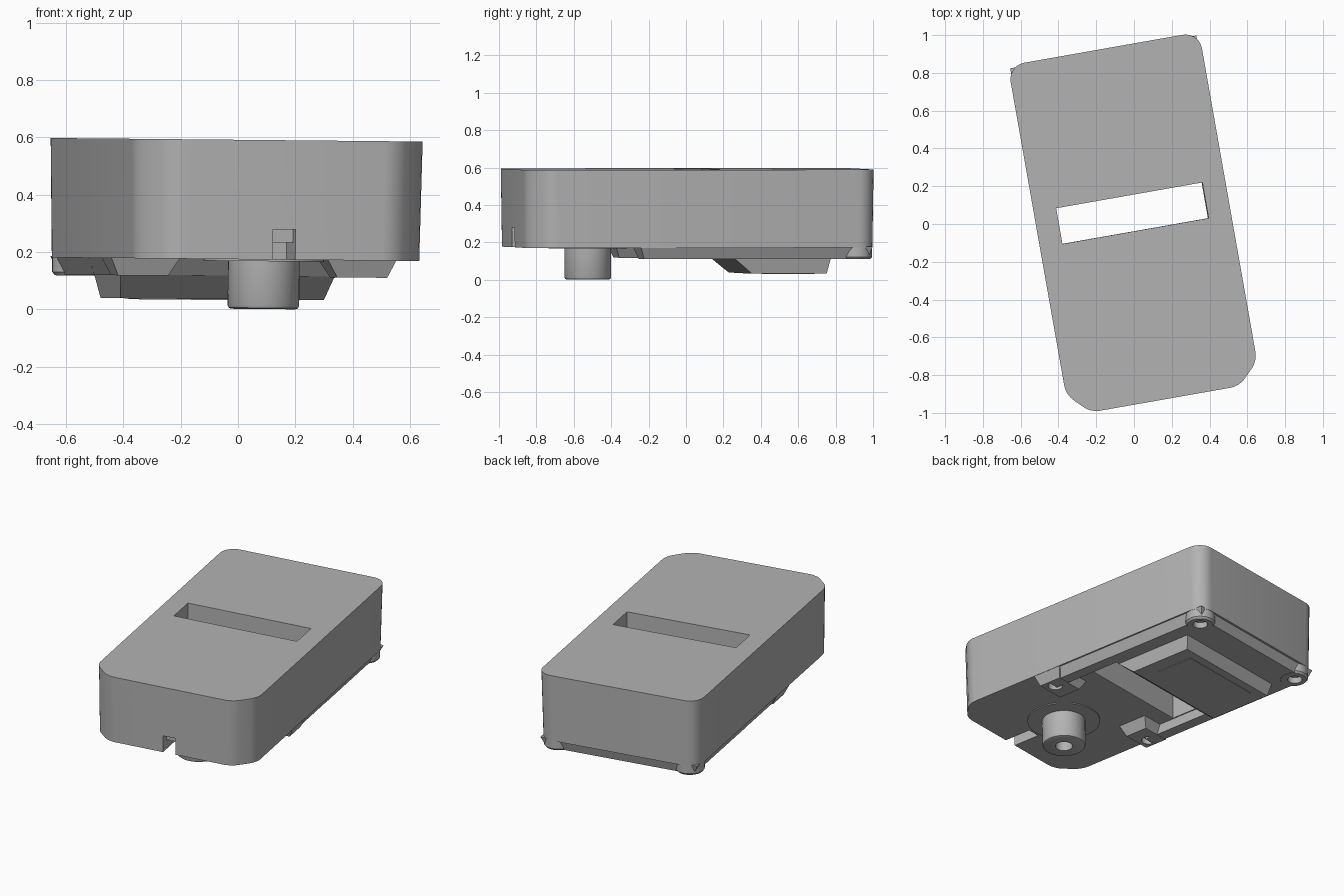
import bpy, bmesh, math
from mathutils import Matrix, Vector

if "Cube" in bpy.data.objects:
    bpy.data.objects.remove(bpy.data.objects["Cube"])

grey = bpy.data.materials.new("plain grey")
grey.use_nodes = True
GREY = (0.45, 0.45, 0.45, 1)
grey.diffuse_color = GREY
grey.node_tree.nodes["Principled BSDF"].inputs["Base Color"].default_value = GREY

parts = []
HALF_W, HALF_L, FLOOR, TOP, BASE = 0.514, 0.942, 0.175, 0.592, 0.115


def finish(name, bm, keep=True):
    bmesh.ops.recalc_face_normals(bm, faces=bm.faces)
    mesh = bpy.data.meshes.new(name)
    bm.to_mesh(mesh)
    bm.free()
    ob = bpy.data.objects.new(name, mesh)
    bpy.context.collection.objects.link(ob)
    mesh.materials.append(grey)
    if keep:
        parts.append(ob)
    return ob


def block(name, u0, u1, v0, v1, z0, z1, inset=(0, 0, 0, 0), keep=True):
    """Box from z0 down to z1; the lower face is drawn in by inset per side."""
    a, b, c, d = inset
    bm = bmesh.new()
    rings = []
    for z, (l, r, f, k) in ((z0, (u0, u1, v0, v1)),
                            (z1, (u0 + a, u1 - b, v0 + c, v1 - d))):
        rings.append([bm.verts.new((x, y, z)) for x, y in ((l, f), (r, f), (r, k), (l, k))])
    hi, lo = rings
    bm.faces.new(hi)
    bm.faces.new(lo[::-1])
    for i in range(4):
        j = (i + 1) % 4
        bm.faces.new((hi[i], lo[i], lo[j], hi[j]))
    return finish(name, bm, keep)


def lathe(name, profile, u, v, keep=True, steps=40):
    """Spin a radius/height profile about a vertical axis."""
    bm = bmesh.new()
    verts = [bm.verts.new((r, 0, z)) for r, z in profile]
    edges = [bm.edges.new(p) for p in zip(verts, verts[1:])]
    bmesh.ops.spin(bm, geom=verts + edges, cent=(0, 0, 0), axis=(0, 0, 1),
                   angle=math.tau, steps=steps)
    bmesh.ops.remove_doubles(bm, verts=bm.verts, dist=0.0002)
    bmesh.ops.translate(bm, verts=bm.verts, vec=(u, v, 0))
    return finish(name, bm, keep)


def cut(target, cutter):
    mod = target.modifiers.new("cut", 'BOOLEAN')
    mod.operation, mod.solver, mod.object = 'DIFFERENCE', 'EXACT', cutter
    bpy.context.view_layer.objects.active = target
    bpy.ops.object.modifier_apply(modifier=mod.name)
    bpy.data.objects.remove(cutter)


# Main body: rounded rear corners, softened chamfers at the front
bm = bmesh.new()
C = 0.115
outline = [(-HALF_W + C, -HALF_L), (HALF_W - C, -HALF_L), (HALF_W, -HALF_L + C),
           (HALF_W, HALF_L), (-HALF_W, HALF_L), (-HALF_W, -HALF_L + C)]
face = bm.faces.new([bm.verts.new((x, y, FLOOR)) for x, y in outline])
made = bmesh.ops.extrude_face_region(bm, geom=[face])["geom"]
bmesh.ops.translate(bm, vec=(0, 0, TOP - FLOOR),
                    verts=[g for g in made if isinstance(g, bmesh.types.BMVert)])
for rear, size, segs in ((True, 0.088, 7), (False, 0.045, 4)):
    edges = [e for e in bm.edges
             if abs(e.verts[0].co.z - e.verts[1].co.z) > 0.1
             and (e.verts[0].co.y > 0.8) == rear
             and (rear or e.verts[0].co.y < -0.8)]
    bmesh.ops.bevel(bm, geom=edges, offset=size, segments=segs, profile=0.5, affect='EDGES')
for vert in bm.verts:
    if vert.co.z < 0.3:
        vert.co.x *= 0.986
        vert.co.y *= 0.994
body = finish("body", bm)

# Through slot and stepped cable notch
cut(body, block("slot_cutter", -0.393, 0.393, -0.038, 0.154, 0.8, 0, keep=False))
cut(body, block("notch_cutter", -0.04, 0.04, -1, -0.89, 0.28, 0.1, keep=False))
cut(body, block("channel_cutter", -0.04, 0.04, -0.91, -0.76, 0.235, 0.1, keep=False))

# Rear underside plate and the tapered battery housing
block("rear_base", -0.5, 0.5, 0.154, 0.925, FLOOR + 0.005, BASE, (0.03, 0.03, 0.05, 0.02))
block("lower_housing", -0.38, 0.38, 0.195, 0.72, BASE + 0.003, 0.035, (0.02, 0.02, 0.1, 0.02))
block("housing_plate", -0.27, 0.27, 0.4, 0.65, 0.036, 0.032)

# Side rails, screw bosses and rear corner posts, on both sides
for side, s in (("left", 1), ("right", -1)):
    def span(a, b):
        return sorted((s * a, s * b))
    out = (0, 0.03) if s > 0 else (0.03, 0)
    block(side + "_rail", *span(0.4, 0.5), -0.25, 0.22, FLOOR + 0.005, BASE + 0.001, out + (0, 0))
    both = (0.04, 0.03) if s > 0 else (0.03, 0.04)
    boss = block(side + "_screw_boss", *span(0.26, 0.507), -0.335, -0.14,
                 FLOOR + 0.005, BASE, both + (0.025, 0.025))
    post = lathe(side + "_corner_post",
                 [(0, BASE - 0.002), (0.075, BASE - 0.002), (0.085, BASE + 0.01),
                  (0.085, FLOOR + 0.02), (0, FLOOR + 0.02)], s * 0.42, 0.85)
    for holder, u, v in ((boss, 0.42, -0.245), (post, 0.425, 0.855)):
        cut(holder, lathe("hole_cutter", [(0, 0.05), (0.042, 0.05), (0.042, 0.15), (0, 0.15)],
                          s * u, v, False, 24))
    cut(bpy.data.objects["rear_base"],
        lathe("hole_cutter", [(0, 0.05), (0.042, 0.05), (0.042, 0.15), (0, 0.15)],
              s * 0.425, 0.855, False, 24))

# Hollow peg on a thin round flange
lathe("peg_flange", [(0, 0.169), (0.21, 0.169), (0.21, 0.18), (0, 0.18)], 0, -0.533)
lathe("peg", [(0, 0.08), (0.05, 0.08), (0.05, 0.002), (0.112, 0.002), (0.121, 0.006),
              (0.125, 0.015), (0.125, 0.185), (0, 0.185)], 0, -0.533)

# Turn the whole unit, with a very slight lean
pose = (Matrix.Translation((-0.004, 0, 0)) @ Matrix.Rotation(math.radians(0.55), 4, 'Y')
        @ Matrix.Rotation(math.radians(10), 4, 'Z'))
for ob in parts:
    ob.data.transform(pose)
    bpy.ops.object.select_all(action='DESELECT')
    ob.select_set(True)
    bpy.context.view_layer.objects.active = ob
    bpy.ops.object.shade_smooth_by_angle(angle=math.radians(30))
